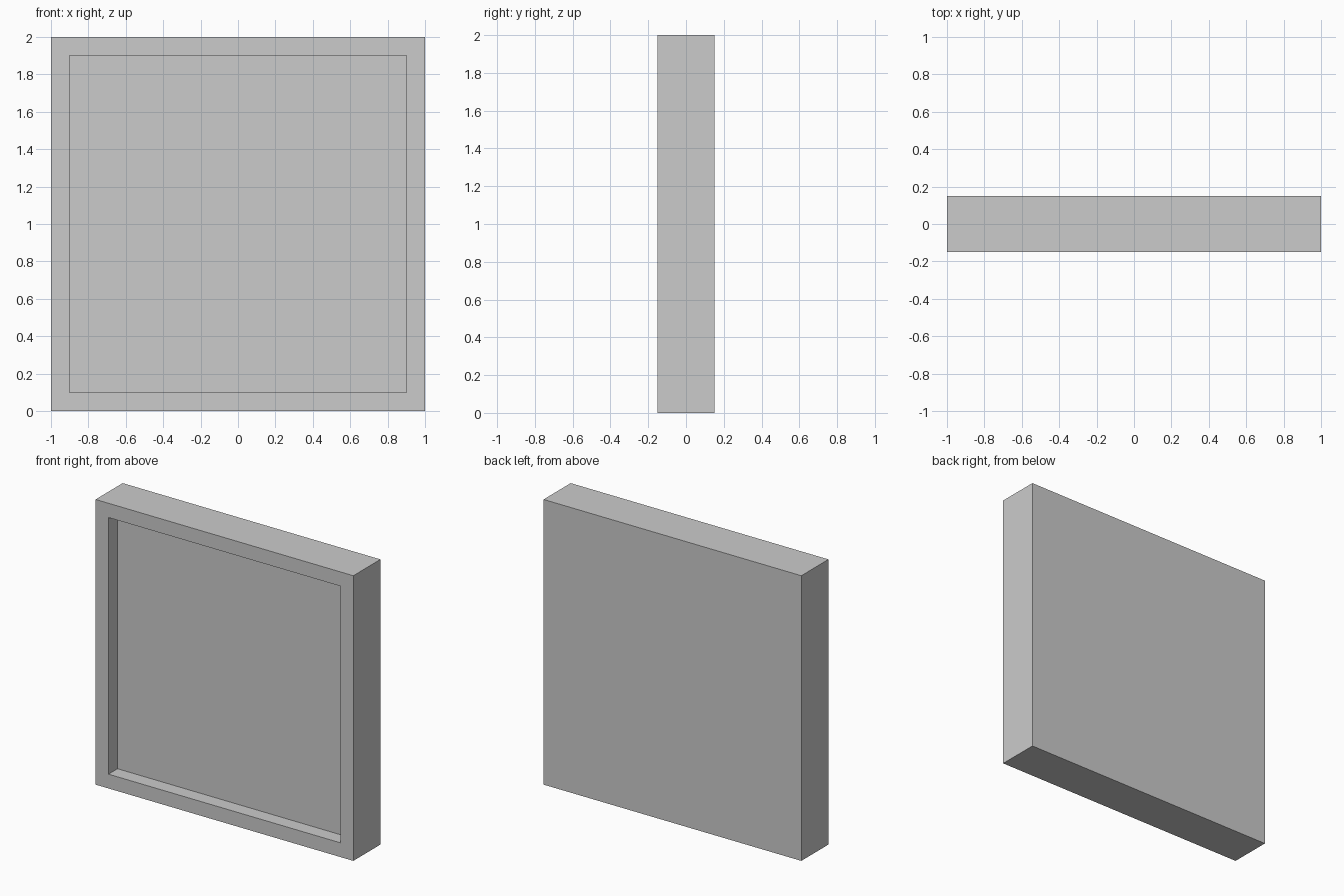
import bpy, bmesh
from mathutils import Matrix, Vector

if "Cube" in bpy.data.objects:
    bpy.data.objects.remove(bpy.data.objects["Cube"])

SIZE, DEPTH, RIM, RECESS = 2.0, 0.3, 0.1, 0.1

# Solid square slab standing on the ground
bm = bmesh.new()
bmesh.ops.create_cube(bm, size=1.0, matrix=Matrix.Translation((0, 0, SIZE / 2))
                      @ Matrix.Diagonal((SIZE, DEPTH, SIZE, 1)))

# Front panel: inset a rim, then push the panel back into a recess
front = min(bm.faces, key=lambda f: f.calc_center_median().y)
bmesh.ops.inset_region(bm, faces=[front], thickness=RIM, use_even_offset=True)
panel = bmesh.ops.extrude_discrete_faces(bm, faces=[front])["faces"][0]
bmesh.ops.translate(bm, verts=panel.verts, vec=Vector((0, RECESS, 0)))
bmesh.ops.recalc_face_normals(bm, faces=bm.faces)

mesh = bpy.data.meshes.new("framed_panel")
bm.to_mesh(mesh)
bm.free()
bpy.context.collection.objects.link(bpy.data.objects.new("framed_panel", mesh))
